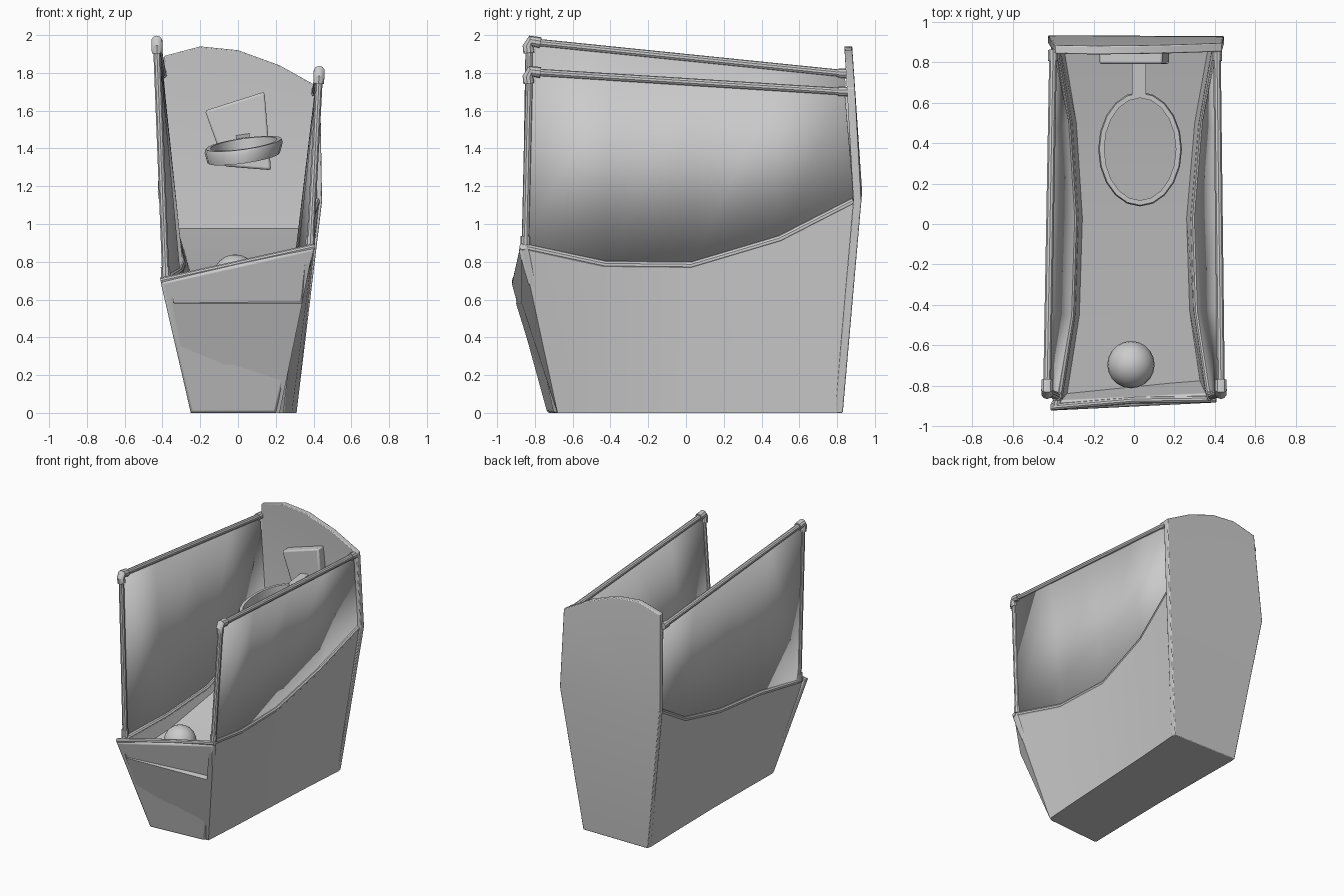
import bpy, bmesh, math
from mathutils import Vector

if "Cube" in bpy.data.objects:
    bpy.data.objects.remove(bpy.data.objects["Cube"])


def finish(name, bm, bevel=0, solid=0):
    bmesh.ops.recalc_face_normals(bm, faces=bm.faces)
    me = bpy.data.meshes.new(name)
    bm.to_mesh(me)
    bm.free()
    ob = bpy.data.objects.new(name, me)
    bpy.context.collection.objects.link(ob)
    if solid:
        m = ob.modifiers.new("thickness", "SOLIDIFY")
        m.thickness, m.offset = solid, 0
    if bevel:
        m = ob.modifiers.new("bevel", "BEVEL")
        m.width, m.segments, m.limit_method = bevel, 2, "ANGLE"
    bpy.ops.object.select_all(action="DESELECT")
    ob.select_set(True)
    bpy.context.view_layer.objects.active = ob
    bpy.ops.object.shade_smooth_by_angle(angle=math.radians(35))
    return ob


def loft(name, rows, closed=True, caps=True, loop=False, **kw):
    """Skin a list of equally long point rows."""
    bm = bmesh.new()
    vs = [[bm.verts.new(p) for p in r] for r in rows]
    n = len(rows[0])
    pairs = list(zip(vs, vs[1:])) + ([(vs[-1], vs[0])] if loop else [])
    for a, b in pairs:
        for i in range(n if closed else n - 1):
            j = (i + 1) % n
            bm.faces.new((a[i], a[j], b[j], b[i]))
    if caps:
        bm.faces.new(vs[0])
        bm.faces.new(vs[-1])
    return finish(name, bm, **kw)


def tube(name, pts, r, sides=10):
    """Round tube along a polyline."""
    pts = [Vector(p) for p in pts]
    rows = []
    for i, p in enumerate(pts):
        d = (pts[min(i + 1, len(pts) - 1)] - pts[max(i - 1, 0)]).normalized()
        u = d.cross(Vector((1, 0, 0))).normalized() if abs(d.x) < 0.9 else Vector((0, 1, 0))
        w = d.cross(u).normalized()
        rows.append([p + r * (math.cos(a) * u + math.sin(a) * w)
                     for a in (2 * math.pi * k / sides for k in range(sides))])
    return loft(name, rows)


# cabinet stations, front to back: rim and foot of each side wall, ramp height
rim_r = [(.40, -.87, .88), (.335, -.43, .785), (.32, .03, .78), (.36, .5, .92), (.43, .89, 1.12)]
rim_l = [(-.40, -.90, .70), (-.33, -.45, .745), (-.315, .03, .785), (-.345, .5, .91), (-.41, .89, 1.14)]
foot_r = [(.22, -.68), (.24, -.38), (.26, 0), (.285, .45), (.31, .80)]
foot_l = [(-.25, -.72), (-.245, -.38), (-.24, 0), (-.245, .45), (-.25, .80)]
ramp = [.58, .66, .75, .86, .98]

rows = []
for r, l, fr, fl, z in zip(rim_r, rim_l, foot_r, foot_l, ramp):
    rows.append([(*fl, 0), (*fr, 0), r, (r[0] - .04, r[1], r[2]), (r[0] - .06, r[1], min(z, r[2] - .02)),
                 (l[0] + .06, l[1], min(z, l[2] - .02)), (l[0] + .04, l[1], l[2]), l])
loft("cabinet", rows)

# front panel and its top lip
outer = [(-.25, -.735, 0), (.20, -.70, 0), (.405, -.885, .87), (-.41, -.925, .69)]
inner = [(x, y + .05, z + (.02 if z else 0)) for x, y, z in outer]
loft("front_panel", [outer, inner], bevel=.012)
tube("front_lip", [(-.41, -.905, .70), (0, -.87, .79), (.405, -.865, .88)], .017)

# tall back board, folded at mid height
outline = [(-.25, 0), (.31, 0), (.445, 1.12), (.435, 1.72), (.22, 1.84), (0, 1.92),
           (-.20, 1.94), (-.39, 1.89), (-.425, 1.17)]


def back_y(z):
    return .83 + .10 * z / 1.14 if z < 1.18 else .93 - .05 * (z - 1.14) / .8


bm = bmesh.new()
f, b = ([bm.verts.new((x, back_y(z) - t, z)) for x, z in outline] for t in (.042, 0))
for s in (f, b):
    bm.faces.new((s[0], s[1], s[2], s[8]))
    bm.faces.new(s[2:])
for i in range(9):
    j = (i + 1) % 9
    bm.faces.new((f[i], f[j], b[j], b[i]))
finish("back_board", bm, bevel=.006)

# rims, nets, posts and rails on both sides
for side, rim, front, back in (("right", rim_r, (.43, -.83, 1.805), (.41, .84, 1.70)),
                               ("left", rim_l, (-.43, -.83, 1.965), (-.40, .84, 1.795))):
    sx = 1 if rim[0][0] > 0 else -1
    mid = [Vector((x - sx * .018, y, z)) for x, y, z in rim]
    tube(side + "_rim", mid, .022)
    front, back = Vector(front), Vector(back)
    base = Vector((mid[0].x, -.85, mid[0].z + .01))
    tube(side + "_post", [base, front - Vector((0, 0, .03))], .02)
    tube(side + "_post_sleeve", [base, base.lerp(front, .05)], .026)
    tube(side + "_rail", [front, back], .02)
    tube(side + "_rail_sleeve", [front.lerp(back, .98), back + Vector((0, .02, 0))], .026)
    along = (back - front).normalized()
    down = (base - front).normalized()
    tube(side + "_elbow", [front + down * .06, front + down * .025 - along * .005,
                           front + along * .008 + Vector((0, 0, .004)), front + along * .06], .03)
    low, high = [], []
    for i, p in enumerate(mid):
        t = (p.y + .87) / 1.76
        low.append(base if i == 0 else p)
        high.append(front.lerp(back, max(0, t)))
    loft(side + "_net", [low, high], closed=False, caps=False, solid=.012)

# hoop: target board, bracket and tilted ring
board = [(-.175, 1.60), (.14, 1.70), (.175, 1.285), (-.07, 1.305)]
loft("target_board", [[(x, y, z) for x, z in board] for y in (.79, .87)], bevel=.012)
loft("bracket", [[(x, y, z) for x, z in ((-.01, zc - .02), (.06, zc - .01), (.06, zc + .025), (-.01, zc + .015))]
                 for y, zc in ((.63, 1.435), (.80, 1.455))])
rows = []
for k in range(20):
    a = 2 * math.pi * k / 20
    c, s = math.cos(a), math.sin(a)

    def ring_point(off, dz):
        x, y = (.207 - off) * c, (.283 - off) * s
        return (.03 + x, .37 + y, 1.425 + .14 * x + .11 * y + dz)
    rows.append([ring_point(.006, 0), ring_point(0, -.02), ring_point(.015, -.075),
                 ring_point(.03, -.075), ring_point(.03, 0)])
loft("hoop_ring", rows, caps=False, loop=True)

# ball resting at the low end of the ramp
bm = bmesh.new()
bmesh.ops.create_uvsphere(bm, u_segments=20, v_segments=12, radius=.117)
bmesh.ops.translate(bm, verts=bm.verts, vec=(-.015, -.695, .722))
finish("ball", bm)
